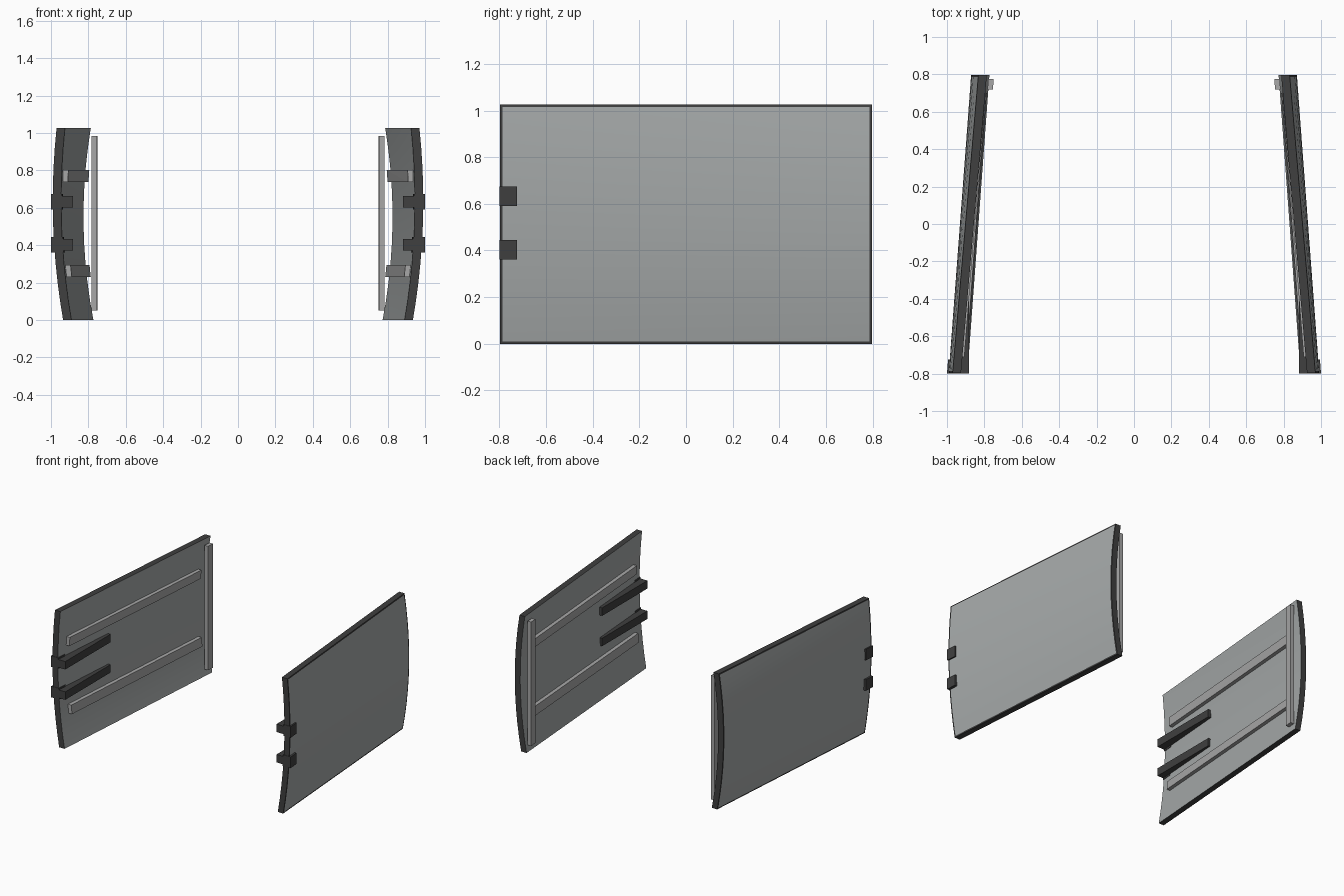
import bpy, bmesh, math

cube = bpy.data.objects.get("Cube")
if cube:
    bpy.data.objects.remove(cube, do_unlink=True)


def material(name, colour):
    m = bpy.data.materials.new(name)
    m.use_nodes = True
    m.diffuse_color = (*colour, 1)
    m.node_tree.nodes["Principled BSDF"].inputs["Base Color"].default_value = (*colour, 1)
    return m


panel_grey = material("panel grey", (0.38, 0.40, 0.40))
rail_grey = material("rail grey", (0.39, 0.39, 0.39))
dark_trim = material("dark trim", (0.05, 0.05, 0.05))

HALF, HEIGHT, THICK, RIM = 0.797, 1.026, 0.045, 0.01


def inner(y, z):
    """x of the panel's inner skin: bowed in height, converging to the back."""
    t, s = z / HEIGHT, (y + HALF) / (2 * HALF)

    def bow(low, high, bulge):
        return low + (high - low) * t + bulge * 4 * t * (1 - t)

    return bow(0.89, 0.925, 0.036) * (1 - s) + bow(0.773, 0.787, 0.046) * s


def finish(name, bm, mats, side):
    for v in bm.verts:
        v.co.x *= side
    bmesh.ops.recalc_face_normals(bm, faces=bm.faces)
    mesh = bpy.data.meshes.new(name)
    bm.to_mesh(mesh)
    bm.free()
    for m in mats:
        mesh.materials.append(m)
    ob = bpy.data.objects.new(name, mesh)
    bpy.context.collection.objects.link(ob)
    return ob


def slab(name, side, mat, ys, zs, x_in, x_out):
    """Six-sided part whose inner and outer x follow functions of y and z."""
    bm = bmesh.new()
    v = {(f, y, z): bm.verts.new((f(y, z), y, z))
         for f in (x_in, x_out) for y in ys for z in zs}
    bmesh.ops.convex_hull(bm, input=list(v.values()))
    bmesh.ops.dissolve_limit(bm, angle_limit=0.02, verts=bm.verts, edges=bm.edges)
    return finish(name, bm, [mat], side)


def door_panel(name, side):
    ys = [-HALF, RIM - HALF, 0, HALF - RIM, HALF]
    zs = [0, RIM] + [HEIGHT * i / 10 for i in range(1, 10)] + [HEIGHT - RIM, HEIGHT]
    bm = bmesh.new()
    skins = [[[bm.verts.new((inner(y, z) + d, y, z)) for z in zs] for y in ys]
             for d in (0, THICK)]
    ny, nz = len(ys) - 1, len(zs) - 1
    # Grey skins, with a thin dark rim around the outer one
    for k, g in enumerate(skins):
        for i in range(ny):
            for j in range(nz):
                f = bm.faces.new((g[i][j], g[i + 1][j], g[i + 1][j + 1], g[i][j + 1]))
                f.material_index = int(k == 1 and (i in (0, ny - 1) or j in (0, nz - 1)))
    # Dark edge band closing the gap between the skins
    loop = ([(i, 0) for i in range(ny)] + [(ny, j) for j in range(nz)]
            + [(i, nz) for i in range(ny, 0, -1)] + [(0, j) for j in range(nz, 0, -1)])
    a, b = skins
    for (i, j), (m, n) in zip(loop, loop[1:] + loop[:1]):
        bm.faces.new((a[i][j], a[m][n], b[m][n], b[i][j])).material_index = 1
    ob = finish(name, bm, [panel_grey, dark_trim], side)
    for p in ob.data.polygons:
        p.use_smooth = True
    ob.data.set_sharp_from_angle(angle=math.radians(30))


for label, side in (("left", 1), ("right", -1)):
    door_panel(f"{label}_door_panel", side)

    # Long stiffening rails on the inside
    for pos, z in (("upper", 0.77), ("lower", 0.262)):
        slab(f"{label}_{pos}_rail", side, rail_grey, (-0.71, 0.70), (z - 0.033, z + 0.033),
             lambda y, z: inner(y, z) - 0.028, lambda y, z: inner(y, z) + 0.01)

    # Upright bar near the back edge
    slab(f"{label}_upright_bar", side, rail_grey, (0.72, 0.775), (0.05, 0.985),
         lambda y, z: 0.75 - 0.078 * (y - 0.775), lambda y, z: 0.779 - 0.078 * (y - 0.775))

    # Hinges: outer plate wrapping the front edge and an arm along the inside
    for pos, z in (("upper", 0.632), ("lower", 0.403)):
        slab(f"{label}_{pos}_hinge_plate", side, dark_trim, (-0.8, -0.725),
             (z - 0.042, z + 0.042),
             lambda y, z: inner(y, z) - 0.004, lambda y, z: 1.0 - 0.078 * (y + 0.8))
        slab(f"{label}_{pos}_hinge_arm", side, dark_trim, (-0.8, -0.26),
             (z - 0.03, z + 0.03),
             lambda y, z: 0.882, lambda y, z: inner(y, z) + 0.02)
